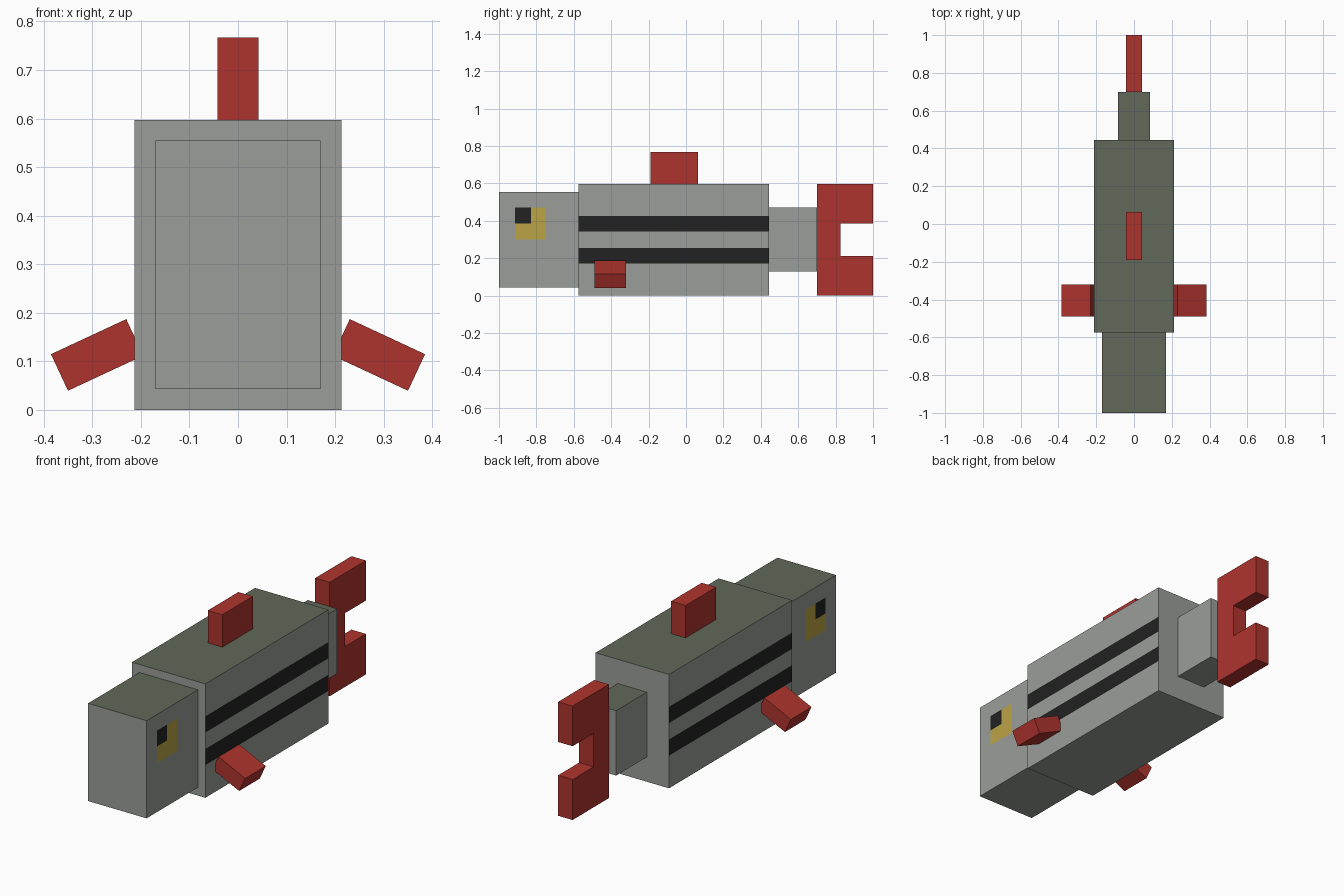
import bpy, bmesh, math
from mathutils import Matrix, Vector

cube = bpy.data.objects.get("Cube")
if cube:
    bpy.data.objects.remove(cube, do_unlink=True)


def material(name, rgb):
    m = bpy.data.materials.new(name)
    m.use_nodes = True
    m.diffuse_color = (*rgb, 1)
    m.node_tree.nodes["Principled BSDF"].inputs["Base Color"].default_value = (*rgb, 1)
    return m


GREY = material("scale grey", (0.32, 0.34, 0.32))
OLIVE = material("back olive", (0.12, 0.14, 0.10))
RED = material("fin red", (0.43, 0.034, 0.027))
BLACK = material("stripe black", (0.016, 0.016, 0.016))
YELLOW = material("eye yellow", (0.50, 0.37, 0.06))
SKIN = [GREY, OLIVE, BLACK, YELLOW]


def finish(name, bm, mats, rule=None):
    bmesh.ops.recalc_face_normals(bm, faces=bm.faces)
    bm.normal_update()
    if rule:
        for f in bm.faces:
            f.material_index = rule(f.normal, f.calc_center_median())
    mesh = bpy.data.meshes.new(name)
    bm.to_mesh(mesh)
    bm.free()
    for m in mats:
        mesh.materials.append(m)
    obj = bpy.data.objects.new(name, mesh)
    bpy.context.collection.objects.link(obj)
    return obj


def box(name, lo, hi, mats, rule=None, y_cuts=(), z_cuts=(), tilt=0):
    """Box between two corners, sliced along y and z, tilted about y."""
    lo, hi = Vector(lo), Vector(hi)
    size, mid = hi - lo, (lo + hi) / 2
    bm = bmesh.new()
    bmesh.ops.create_cube(bm, size=1, matrix=Matrix.Translation(mid) @ Matrix.Diagonal((*size, 1)))
    for axis, cuts in ((1, y_cuts), (2, z_cuts)):
        for c in cuts:
            point, normal = Vector(), Vector()
            point[axis], normal[axis] = c, 1
            bmesh.ops.bisect_plane(bm, geom=bm.verts[:] + bm.edges[:] + bm.faces[:],
                                   plane_co=point, plane_no=normal)
    bmesh.ops.rotate(bm, verts=bm.verts, cent=mid, matrix=Matrix.Rotation(tilt, 3, "Y"))
    return finish(name, bm, mats, rule)


def skin(n, c):
    return 1 if n.z > 0.5 else 0


# Body with two dark stripes along each side
STRIPES = ((0.171, 0.256), (0.342, 0.427))


def striped(n, c):
    if abs(n.x) > 0.5 and any(a < c.z < b for a, b in STRIPES):
        return 2
    return skin(n, c)


box("body", (-0.213, -0.575, 0), (0.213, 0.445, 0.597), SKIN, striped,
    z_cuts=[z for s in STRIPES for z in s])


# Head with square eyes, pupil in the upper front quarter
def eyed(n, c):
    if abs(n.x) > 0.5 and -0.915 < c.y < -0.75 and 0.30 < c.z < 0.47:
        return 2 if c.y < -0.83 and c.z > 0.387 else 3
    return skin(n, c)


box("head", (-0.17, -1, 0.043), (0.17, -0.575, 0.555), SKIN, eyed,
    y_cuts=(-0.915, -0.83, -0.75), z_cuts=(0.30, 0.387, 0.47))

# Tail stalk and dorsal fin
box("tail_stalk", (-0.085, 0.445, 0.13), (0.085, 0.70, 0.47), SKIN, skin)
box("dorsal_fin", (-0.042, -0.19, 0.597), (0.042, 0.063, 0.767), [RED])

# Drooping side fins
for side, name in ((1, "left_side_fin"), (-1, "right_side_fin")):
    cx, cz = side * 0.29, 0.1135
    box(name, (cx - 0.0855, -0.49, cz - 0.0415), (cx + 0.0855, -0.32, cz + 0.0415),
        [RED], tilt=side * math.radians(25))

# Notched tail fin, extruded from its side profile
profile = [(0.70, 0), (1, 0), (1, 0.212), (0.825, 0.212),
           (0.825, 0.387), (1, 0.387), (1, 0.597), (0.70, 0.597)]
bm = bmesh.new()
face = bm.faces.new([bm.verts.new((-0.042, y, z)) for y, z in profile])
new = bmesh.ops.extrude_face_region(bm, geom=[face])["geom"]
bmesh.ops.translate(bm, vec=(0.084, 0, 0),
                    verts=[v for v in new if isinstance(v, bmesh.types.BMVert)])
finish("tail_fin", bm, [RED])
